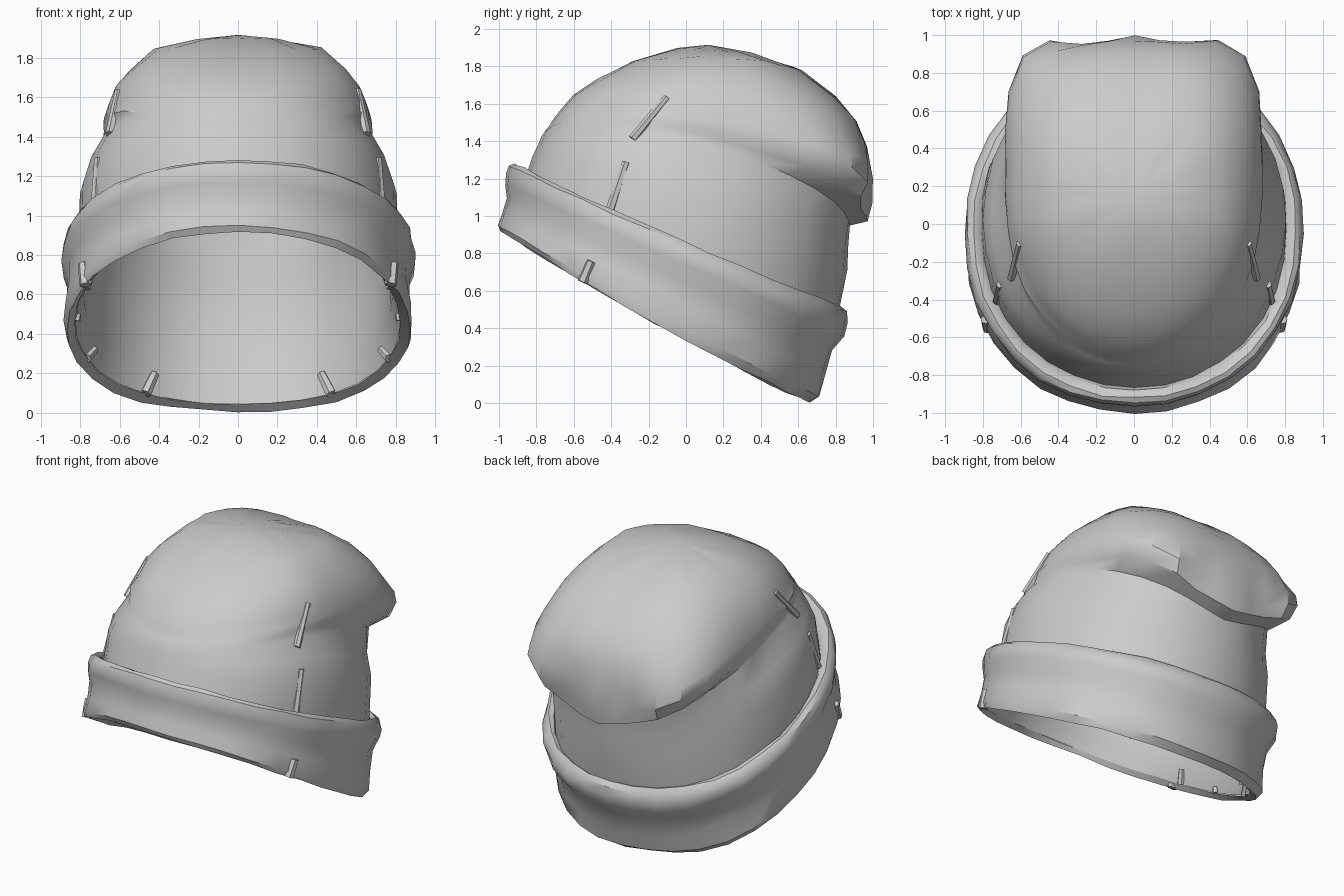
import bpy, bmesh, math, random
from mathutils import Vector
from mathutils.bvhtree import BVHTree

random.seed(4)
SEG = 32

cube = bpy.data.objects.get("Cube")
if cube:
    bpy.data.objects.remove(cube)

wool = bpy.data.materials.new("grey_wool")
wool.use_nodes = True
wool.diffuse_color = (0.6, 0.6, 0.6, 1)
wool.node_tree.nodes["Principled BSDF"].inputs["Base Color"].default_value = (0.6, 0.6, 0.6, 1)


def finish(bm, name):
    mesh = bpy.data.meshes.new(name)
    bm.to_mesh(mesh)
    mesh.materials.append(wool)
    obj = bpy.data.objects.new(name, mesh)
    bpy.context.collection.objects.link(obj)
    bpy.ops.object.select_all(action='DESELECT')
    obj.select_set(True)
    bpy.context.view_layer.objects.active = obj
    bpy.ops.object.shade_smooth_by_angle(angle=math.radians(35))


def ring_points(ring):
    """Tilted superellipse from a front point to a back point, sides lifted."""
    (fy, fz), (by, bz), width, lift, back = ring
    points = []
    for j in range(SEG):
        a = math.tau * j / SEG
        c, s = math.cos(a), math.sin(a)
        n = back if c > 0 else 2.1
        r = (abs(c) ** n + abs(s) ** n) ** (-1 / n)
        u, v = r * c, r * s
        t = (u + 1) / 2
        points.append(Vector((width * v, fy + (by - fy) * t,
                              fz + (bz - fz) * t + lift * abs(v) ** (1.3 if c > 0 else 2))))
    return points


def loft(name, rings, start=None, end=None, rough=0.0, dents=()):
    bm = bmesh.new()
    rows = []
    for ring in rings:
        row = []
        for p in ring_points(ring):
            for spot, reach, depth in dents:
                d = (p - Vector(spot)).length
                p.y -= depth * max(0, 1 - d / reach)
            p += Vector([random.uniform(-rough, rough) for _ in range(3)])
            p.z = max(p.z, 0)
            row.append(bm.verts.new(p))
        rows.append(row)
    for r0, r1 in zip(rows, rows[1:]):
        for j in range(SEG):
            k = (j + 1) % SEG
            bm.faces.new((r0[j], r0[k], r1[k], r1[j]))
    if start:
        tip = bm.verts.new(start)
        for j in range(SEG):
            bm.faces.new((tip, rows[0][(j + 1) % SEG], rows[0][j]))
    if end:
        tip = bm.verts.new(end)
        for j in range(SEG):
            bm.faces.new((tip, rows[-1][j], rows[-1][(j + 1) % SEG]))
    tree = BVHTree.FromBMesh(bm)
    finish(bm, name)
    bm.free()
    return tree


# Crown: top of the slouch, wide overhanging lip, tucked fold, lower body
crown_rings = [
    ((-.05, 1.90), (.36, 1.87), .22, 0, 2.2),
    ((-.30, 1.82), (.62, 1.77), .43, .05, 2.5),
    ((-.48, 1.73), (.80, 1.63), .555, .05, 2.7),
    ((-.60, 1.65), (.91, 1.50), .62, .07, 2.9),
    ((-.67, 1.57), (.97, 1.36), .655, .10, 3.3),
    ((-.71, 1.51), (1.0, 1.20), .675, .14, 4.6),
    ((-.73, 1.48), (1.0, 1.07), .68, .19, 5.0),
    ((-.75, 1.46), (.97, .97), .67, .21, 4.4),
    ((-.77, 1.43), (.88, .95), .675, .20, 2.6),
    ((-.79, 1.38), (.87, .83), .75, .15, 2.1),
    ((-.82, 1.31), (.86, .71), .80, .10, 2.1),
    ((-.87, 1.17), (.81, .47), .81, 0, 2.2),
]
folds = [((-.24, 1.0, 1.18), .24, .07), ((.24, 1.0, 1.15), .22, .06)]
crown = loft("crown", crown_rings, start=(0, .12, 1.915), rough=.005, dents=folds)

# Folded cuff: rolled top rim, hollow middle, flared lower edge
cuff_profile = [
    ((-.86, 1.18), (.80, .46), .80, 0),
    ((-.88, 1.25), (.81, .51), .82, -.02),
    ((-.92, 1.285), (.83, .52), .855, -.025),
    ((-.95, 1.27), (.855, .49), .88, -.025),
    ((-.965, 1.23), (.865, .43), .895, -.02),
    ((-.965, 1.17), (.85, .36), .895, 0),
    ((-.955, 1.10), (.78, .28), .865, 0),
    ((-.98, 1.02), (.74, .15), .87, 0),
    ((-1.0, .95), (.71, .04), .885, -.03),
    ((-.985, .92), (.66, .01), .87, -.04),
    ((-.955, .94), (.62, .045), .825, -.03),
]
cuff_rings = [ring + (2.2,) for ring in cuff_profile]
cuff = loft("cuff", cuff_rings, rough=.007)

# Lining: inside wall from the lower edge up under the crown
lining_rings = [cuff_rings[-1], ((-.92, 1.02), (.68, .18), .78, -.01, 2.2)]
for i in (11, 10, 9, 5, 2, 1):
    (fy, fz), (by, bz), w, lift, back = crown_rings[i]
    inset = .035
    lining_rings.append(((fy + inset, fz - inset), (by - inset - .05 * (i == 5), bz - inset),
                         w - inset, lift, min(back, 3.2)))
lining = loft("lining", lining_rings, end=(0, .12, 1.86), rough=.003)


# Flattened yarn stitches, laid on the nearest surface on both sides
def stitch(name, tree, a, b, radius):
    for label, side in (("left", 1), ("right", -1)):
        ends = []
        for x, y, z in (a, b):
            spot, normal, _, _ = tree.find_nearest(Vector((side * x, y, z)))
            ends.append(spot + normal * radius * .5)
        axis = ends[1] - ends[0]
        matrix = axis.to_track_quat('Z', 'Y').to_matrix().to_4x4()
        matrix.translation = (ends[0] + ends[1]) / 2
        bm = bmesh.new()
        bmesh.ops.create_cone(bm, cap_ends=True, segments=6, radius1=radius,
                              radius2=radius * .8, depth=axis.length, matrix=matrix)
        finish(bm, f"{name}_{label}")
        bm.free()


stitch("upper_stitch", crown, (.66, -.29, 1.42), (.54, -.09, 1.6), .024)
stitch("middle_stitch", crown, (.71, -.40, 1.03), (.71, -.32, 1.29), .026)
stitch("cuff_stitch", cuff, (.79, -.57, .63), (.80, -.51, .76), .032)
stitch("front_edge_stitch", lining, (.70, -.46, .60), (.76, -.42, .72), .025)
stitch("side_edge_stitch", lining, (.77, -.20, .43), (.80, -.18, .50), .025)
stitch("rear_edge_stitch", lining, (.76, .14, .24), (.70, .22, .32), .025)
stitch("back_edge_stitch", lining, (.47, .50, .09), (.42, .56, .2), .03)
